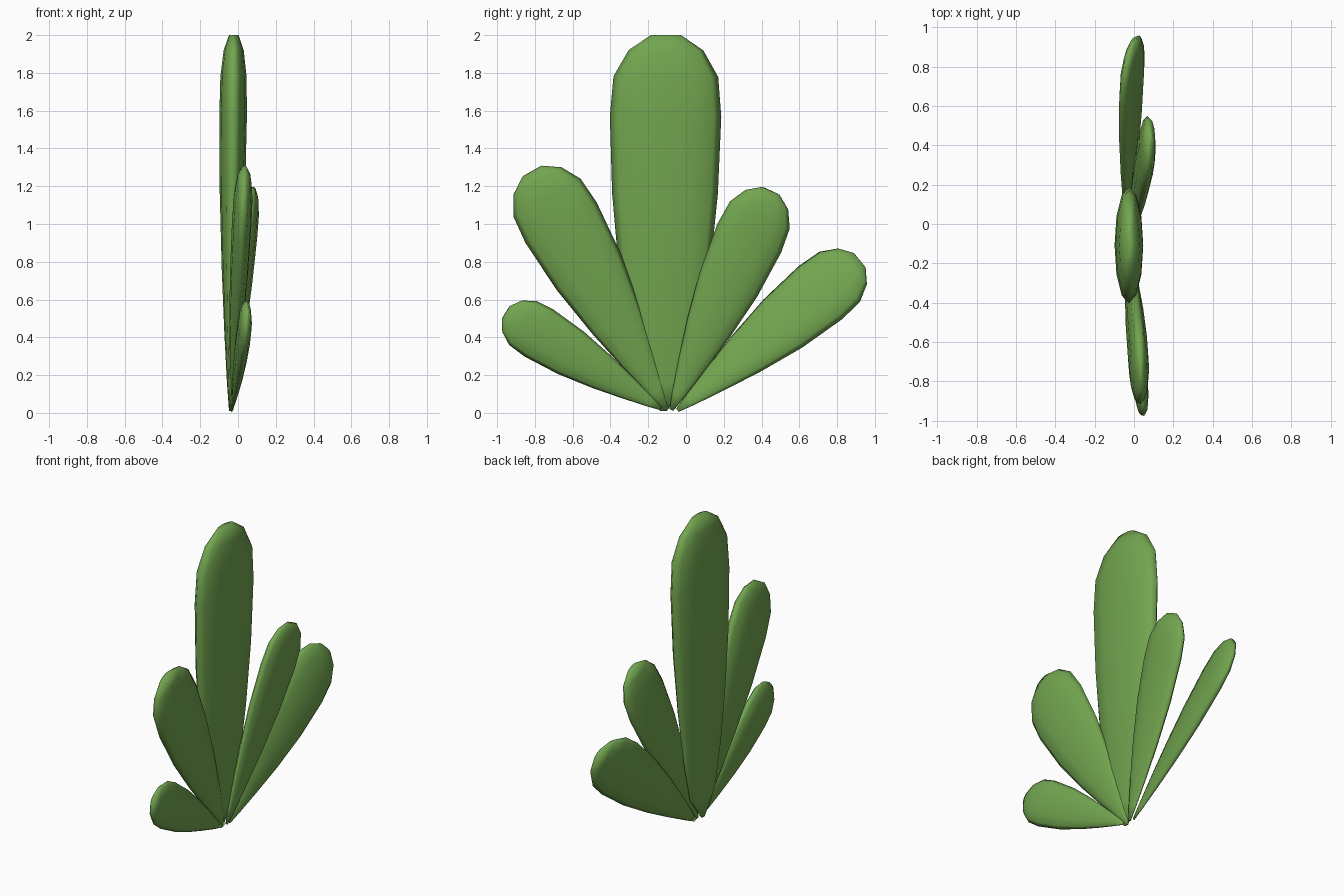
import bpy, bmesh
from math import sin, cos, pi, radians
from mathutils import Vector, Matrix

if "Cube" in bpy.data.objects:
    bpy.data.objects.remove(bpy.data.objects["Cube"])

green = bpy.data.materials.new("cactus_green")
green.diffuse_color = (0.17, 0.38, 0.08, 1)
green.use_nodes = True
green.node_tree.nodes["Principled BSDF"].inputs["Base Color"].default_value = green.diffuse_color

# shared pad silhouette: (fraction of length, fraction of half width)
PROFILE = [(0.005, 0.06), (0.08, 0.2), (0.22, 0.43), (0.38, 0.67), (0.58, 0.9),
           (0.785, 1.0), (0.89, 0.94), (0.96, 0.67), (1.0, 0.27)]
SIDES = 12


def pad(name, base, tip, half_width, half_thick, twist=0, fullness=1.0):
    """Flattened paddle lofted from base to tip with elliptical rings."""
    base, tip = Vector(base), Vector(tip)
    axis = (tip - base).normalized()
    across = Vector((1, 0, 0)).cross(axis).normalized()
    across = Matrix.Rotation(radians(twist), 3, axis) @ across
    depth = axis.cross(across)
    bm = bmesh.new()
    rings = []
    for t, w in PROFILE:
        wide = w ** fullness if t < 0.785 else w
        if t < 0.05:
            wide = w
        thick = w ** 0.8
        c = base.lerp(tip, t)
        rings.append([bm.verts.new(c + across * (half_width * wide * cos(2 * pi * i / SIDES))
                                   + depth * (half_thick * thick * sin(2 * pi * i / SIDES)))
                      for i in range(SIDES)])
    for a, b in zip(rings, rings[1:]):
        for i in range(SIDES):
            j = (i + 1) % SIDES
            bm.faces.new((a[i], a[j], b[j], b[i]))
    bm.faces.new(rings[0][::-1])
    bm.faces.new(rings[-1])
    bmesh.ops.recalc_face_normals(bm, faces=bm.faces)
    mesh = bpy.data.meshes.new(name)
    bm.to_mesh(mesh)
    bm.free()
    mesh.materials.append(green)
    mesh.shade_smooth()
    obj = bpy.data.objects.new(name, mesh)
    bpy.context.collection.objects.link(obj)
    return obj


# tall middle pad
pad("center_pad", (-0.04, -0.12, 0.0), (-0.022, -0.105, 2.0), 0.295, 0.073, fullness=0.5)
# pads leaning towards -y
pad("left_upper_pad", (-0.035, -0.10, 0.01), (0.035, -0.815, 1.28), 0.217, 0.052)
pad("left_lower_pad", (-0.03, -0.13, 0.02), (0.047, -0.954, 0.532), 0.146, 0.037)
# pads leaning towards +y
pad("right_upper_pad", (-0.03, -0.08, 0.01), (0.08, 0.449, 1.176), 0.185, 0.045)
pad("right_lower_pad", (-0.035, -0.05, 0.01), (-0.005, 0.92, 0.808), 0.188, 0.045, twist=-15)
